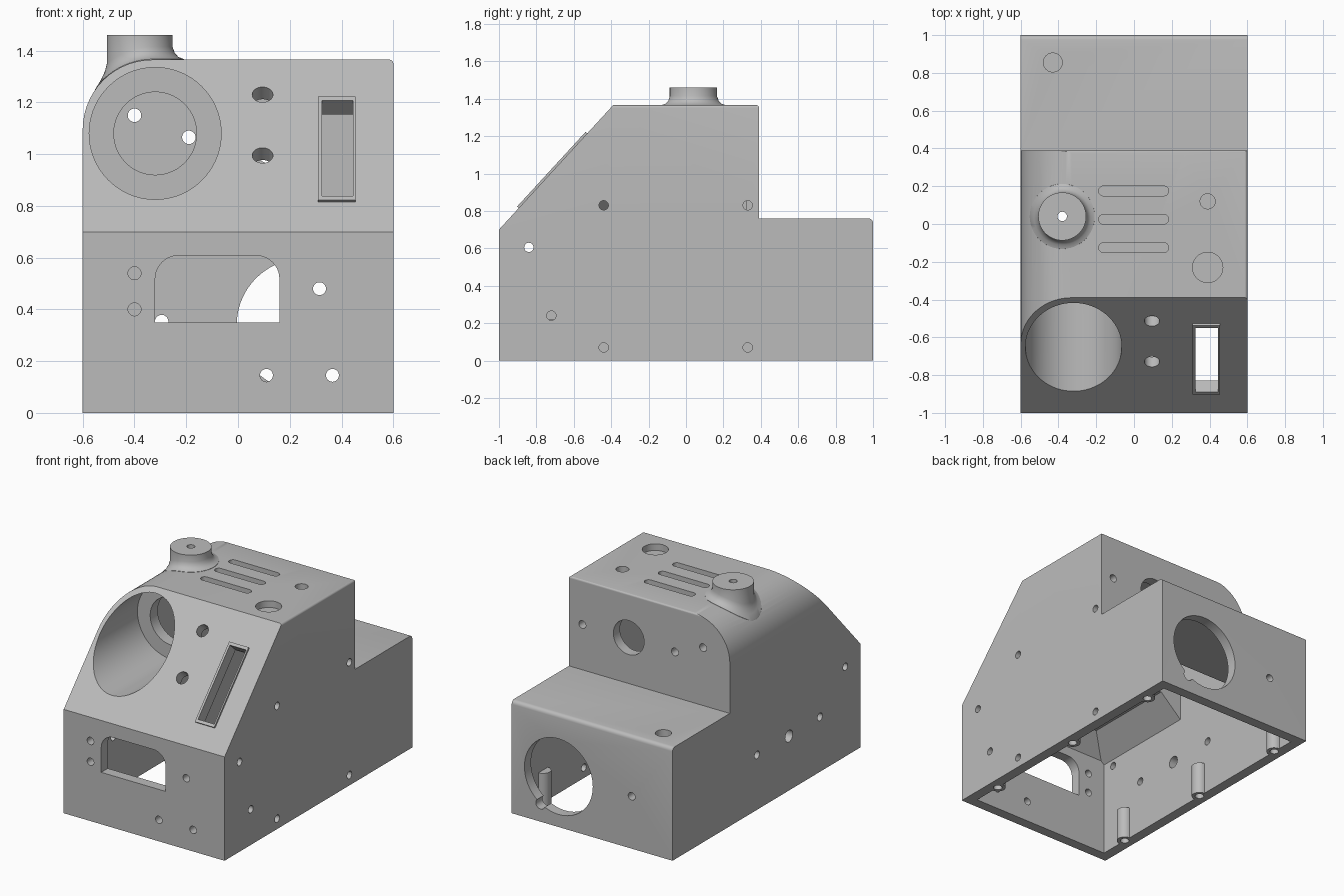
import bpy, bmesh
from math import cos, sin, pi, sqrt
from mathutils import Matrix, Vector

if "Cube" in bpy.data.objects:
    bpy.data.objects.remove(bpy.data.objects["Cube"], do_unlink=True)

grey = bpy.data.materials.new("plain_grey")
grey.use_nodes = True
colour = (0.5, 0.5, 0.5, 1)
grey.diffuse_color = colour
grey.node_tree.nodes["Principled BSDF"].inputs["Base Color"].default_value = colour

WALL = 0.07
TOP_Z = 1.365


def frame(u, v, origin=(0, 0, 0)):
    """Matrix whose local x, y are u, v and whose local z is their normal."""
    u, v = Vector(u).normalized(), Vector(v).normalized()
    m = Matrix((u, v, u.cross(v))).transposed().to_4x4()
    m.translation = origin
    return m


FLAT = Matrix.Identity(4)                        # x, y, depth along +z
FRONT = frame((1, 0, 0), (0, 0, 1))              # x, z, depth along -y
SIDE = frame((0, 1, 0), (0, 0, 1))               # y, z, depth along +x
SLOPE_DIR = Vector((0, 0.61, 0.665)).normalized()
SLOPE = frame((1, 0, 0), SLOPE_DIR, (0, -1, 0.7))  # x, distance up the slope


def up_slope(z):
    return (z - 0.7) / SLOPE_DIR.z


def make_object(name, bm):
    bmesh.ops.recalc_face_normals(bm, faces=bm.faces)
    mesh = bpy.data.meshes.new(name)
    bm.to_mesh(mesh)
    bm.free()
    mesh.materials.append(grey)
    obj = bpy.data.objects.new(name, mesh)
    bpy.context.collection.objects.link(obj)
    return obj


def prism(name, pts, d0, d1, m):
    bm = bmesh.new()
    low, high = [[bm.verts.new(m @ Vector((a, b, d))) for a, b in pts] for d in (d0, d1)]
    bm.faces.new(low)
    bm.faces.new(high)
    for i in range(len(pts)):
        j = (i + 1) % len(pts)
        bm.faces.new((low[i], low[j], high[j], high[i]))
    return make_object(name, bm)


def circle(a, b, r, n=40):
    return [(a + r * cos(2 * pi * i / n), b + r * sin(2 * pi * i / n)) for i in range(n)]


def rect(a0, a1, b0, b1):
    return [(a0, b0), (a1, b0), (a1, b1), (a0, b1)]


def rounded(pts, radii, steps=10):
    """Round chosen corners; radii maps corner index to radius."""
    out = []
    for i, p in enumerate(pts):
        p = Vector(p)
        if i not in radii:
            out.append(tuple(p))
            continue
        e0 = (Vector(pts[i - 1]) - p).normalized()
        e1 = (Vector(pts[(i + 1) % len(pts)]) - p).normalized()
        r = radii[i]
        centre = p + (e0 + e1) * r
        for k in range(steps + 1):
            t = pi / 2 * k / steps
            out.append(tuple(centre - e1 * r * cos(t) - e0 * r * sin(t)))
    return out


def combine(target, other, operation="DIFFERENCE"):
    mod = target.modifiers.new("combine", "BOOLEAN")
    mod.operation, mod.object, mod.solver = operation, other, "EXACT"
    bpy.context.view_layer.update()
    result = bpy.data.meshes.new_from_object(target.evaluated_get(bpy.context.evaluated_depsgraph_get()))
    target.modifiers.clear()
    old, target.data = target.data, result
    bpy.data.meshes.remove(old)
    bpy.data.objects.remove(other, do_unlink=True)


def cut(pts, d0, d1, m):
    combine(housing, prism("cutter", pts, d0, d1, m))


def housing_solid(name, t, bottom):
    """Stepped, sloped block inset by t, with one large rounded top edge."""
    side = [(t - 1, bottom), (1 - t, bottom), (1 - t, 0.76 - t), (0.39 - t, 0.76 - t),
            (0.39 - t, TOP_Z - t), (0.43 * t - 0.39, TOP_Z - t), (t - 1, 0.7 - 0.4 * t)]
    if t == 0:
        side = rounded(side, {2: 0.025, 4: 0.012}, 4)
    solid = prism(name, side, t - 0.6, 0.6 - t, SIDE)
    section = rounded(rect(t - 0.6, 0.6 - t, bottom - 0.1, TOP_Z - t),
                      {2: 0.015, 3: 0.27 - t}, 14)
    # section is slightly wider at the flat sides so no faces coincide
    section = [(a * 1.0005, b) for a, b in section]
    combine(solid, prism("section", section, -1.2, 1.2, FRONT), "INTERSECT")
    return solid


# Hollow housing
housing = housing_solid("housing", 0, 0)
combine(housing, housing_solid("cavity", WALL, -0.1))

# Block behind the dial recess
block = prism("dial_block", [(-0.58, 0.605), (-0.37, 0.795), (-0.2, 0.79),
                             (-0.03, 0.96), (-0.03, 1.34), (-0.58, 1.34)], 0.17, 1.1, FRONT)
combine(block, housing_solid("block_limit", 0.03, 0.1), "INTERSECT")
combine(housing, block, "UNION")

# Screw posts along both long sides
for x in (-0.53, 0.53):
    for y in (-0.725, 0.02, 0.765):
        combine(housing, prism("post", circle(x, y, 0.05, 24), 0, 0.22, FLAT), "UNION")
        cut(circle(x, y, 0.028, 20), -0.1, 0.17, FLAT)


# Round neck whose flared foot follows the curved top edge
def top_surface(x):
    return 1.095 + sqrt(0.27 ** 2 - min(x + 0.33, 0) ** 2)


bm = bmesh.new()
rings = []
for r, h in ((0.175, -0.03), (0.172, 0.002), (0.15, 0.01), (0.135, 0.027), (0.127, 0.05), (0.127, None)):
    rings.append([bm.verts.new((x, y, 1.46 if h is None else top_surface(x) + h))
                  for x, y in circle(-0.38, 0.04, r, 48)])
for a, b in zip(rings, rings[1:]):
    for i in range(48):
        bm.faces.new((a[i - 1], a[i], b[i], b[i - 1]))
bm.faces.new(rings[-1])
middle = bm.verts.new((-0.38, 0.04, top_surface(-0.38) - 0.03))
for i in range(48):
    bm.faces.new((rings[0][i - 1], rings[0][i], middle))
combine(housing, make_object("neck", bm), "UNION")
cut(circle(-0.38, 0.04, 0.025, 20), 1.1, 1.6, FLAT)

# Dial recess with a smaller opening in its floor
cut(circle(-0.32, 1.08, 0.255, 72), 0.25, 1.2, FRONT)
cut(circle(-0.32, 1.08, 0.16, 56), 0.1, 0.5, FRONT)

# Raised slot frame and slot on the slope
combine(housing, prism("slot_frame", rect(0.31, 0.455, up_slope(0.815), up_slope(1.215)),
                       -0.03, 0.012, SLOPE), "UNION")
cut(rect(0.325, 0.445, up_slope(0.83), up_slope(1.2)), -0.2, 0.1, SLOPE)
for z in (0.995, 1.23):
    cut(circle(0.095, up_slope(z), 0.04), -0.2, 0.1, SLOPE)

# Front window and screw holes
cut(rounded(rect(-0.32, 0.16, 0.35, 0.608), {2: 0.09, 3: 0.09}), 0.85, 1.1, FRONT)
for x, z in ((-0.4, 0.54), (-0.4, 0.4), (0.315, 0.48), (0.11, 0.145), (0.365, 0.145)):
    cut(circle(x, z, 0.025, 24), 0.85, 1.1, FRONT)

# Lower back wall: large port with a notch, and a small hole
cut(circle(0.25, 0.34, 0.255, 72), -1.1, -0.85, FRONT)
cut(circle(0.385, 0.12, 0.035, 24), -1.1, -0.9, FRONT)
cut(circle(-0.295, 0.353, 0.026, 24), -1.1, -0.85, FRONT)

# Upper back wall holes
for x, z, r in ((0.154, 1.07, 0.115), (0.5, 1.065, 0.026), (-0.19, 1.065, 0.026), (-0.4, 1.15, 0.026)):
    cut(circle(x, z, r), -0.5, -0.25, FRONT)

# Side wall holes
for y, z in ((-0.84, 0.605), (-0.72, 0.24), (-0.44, 0.83), (0.33, 0.83), (-0.44, 0.07), (0.33, 0.07)):
    cut(circle(y, z, 0.025, 24), 0.5, 0.7, SIDE)
for y, z, r in ((-0.84, 0.605, 0.025), (-0.57, 0.37, 0.026), (-0.24, 0.367, 0.04), (0.1, 0.37, 0.026)):
    cut(circle(y, z, r, 24), -0.7, -0.5, SIDE)

# Shallow pockets and vents on the top surfaces
for y in (0.175, 0.025, -0.125):
    cut(rounded(rect(-0.187, 0.183, y - 0.026, y + 0.026), {i: 0.0255 for i in range(4)}, 6),
        TOP_Z - 0.045, 1.6, FLAT)
cut(circle(0.39, 0.12, 0.04), TOP_Z - 0.045, 1.6, FLAT)
cut(circle(0.39, -0.23, 0.08), TOP_Z - 0.045, 1.6, FLAT)
cut(circle(-0.43, 0.855, 0.05), 0.715, 1.0, FLAT)

# Smooth the round surfaces, keep the edges sharp
bpy.ops.object.select_all(action="DESELECT")
housing.select_set(True)
bpy.context.view_layer.objects.active = housing
bpy.ops.object.shade_smooth_by_angle(angle=pi / 6)
